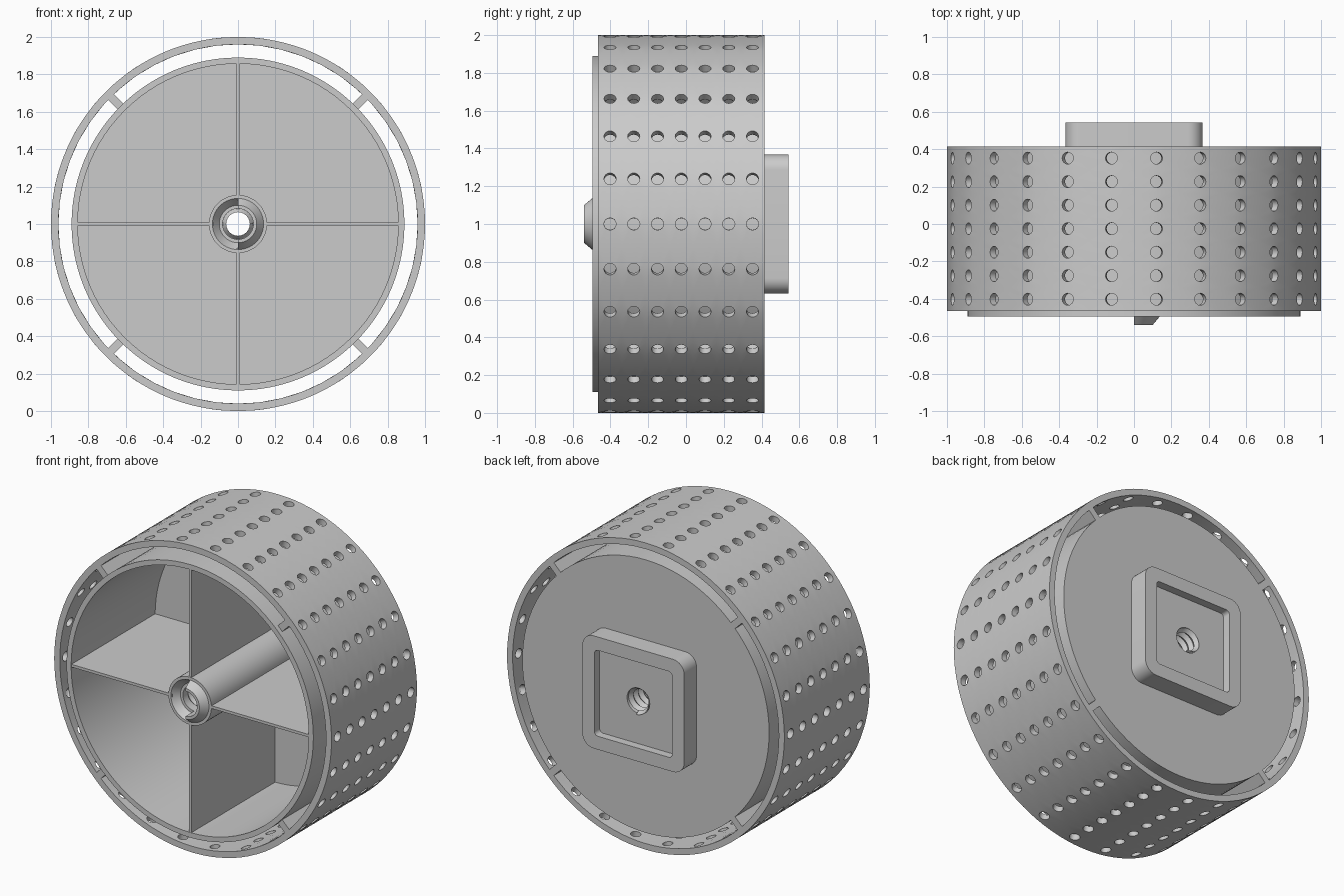
import bpy, bmesh, math
from math import sin, cos, pi, tau

if "Cube" in bpy.data.objects:
    bpy.data.objects.remove(bpy.data.objects["Cube"])

grey = bpy.data.materials.new("plain_grey")
grey.use_nodes = True
grey.diffuse_color = (0.6, 0.6, 0.6, 1)
grey.node_tree.nodes["Principled BSDF"].inputs["Base Color"].default_value = (0.6, 0.6, 0.6, 1)

FRONT, BACK = -0.465, 0.415      # outer ring ends
DRUM_FRONT, FLOOR = -0.495, 0.37
BORE = 0.082


def polar(r, a, y):
    return (r * cos(a), y, 1 + r * sin(a))


def finish(name, bm):
    bmesh.ops.remove_doubles(bm, verts=bm.verts, dist=0.0001)
    bmesh.ops.recalc_face_normals(bm, faces=bm.faces)
    mesh = bpy.data.meshes.new(name)
    bm.to_mesh(mesh)
    bm.free()
    ob = bpy.data.objects.new(name, mesh)
    bpy.context.collection.objects.link(ob)
    mesh.materials.append(grey)
    bpy.ops.object.select_all(action='DESELECT')
    ob.select_set(True)
    bpy.context.view_layer.objects.active = ob
    bpy.ops.object.shade_smooth_by_angle(angle=math.radians(30))
    return ob


def bridge(bm, a, b, closed=True):
    n = len(a)
    for i in range(n if closed else n - 1):
        j = (i + 1) % n
        bm.faces.new((a[i], a[j], b[j], b[i]))


def lathe(name, profile, start=0.0, sweep=tau, steps=96):
    """Spin a closed (radius, y) profile about the axle."""
    bm = bmesh.new()
    full = sweep == tau
    count = steps if full else steps + 1
    rings = [[bm.verts.new(polar(r, start + sweep * i / steps, y)) for r, y in profile]
             for i in range(count)]
    for i in range(steps):
        bridge(bm, rings[i], rings[(i + 1) % count])
    if not full:
        bm.faces.new(rings[0])
        bm.faces.new(rings[-1])
    return finish(name, bm)


def box(name, r0, r1, half, y0, y1, angle):
    """Plate running outwards from the axle at the given angle."""
    bm = bmesh.new()
    loops = []
    for r in (r0, r1):
        loops.append([bm.verts.new((r * cos(angle) - t * sin(angle), y,
                                    1 + r * sin(angle) + t * cos(angle)))
                      for t, y in ((-half, y0), (half, y0), (half, y1), (-half, y1))])
    bridge(bm, *loops)
    for loop in loops:
        bm.faces.new(loop)
    return finish(name, bm)


# Perforated outer ring: one square cell per hole, repeated around and along
COLUMNS, ROWS, SIDES, HOLE = 26, 7, 16, 0.032
da, dy = tau / COLUMNS, (BACK - FRONT) / ROWS
bm = bmesh.new()
for c in range(COLUMNS):
    for row in range(ROWS):
        a0, y0 = c * da, FRONT + (row + 0.5) * dy
        holes = []
        for radius in (1.0, 0.96):
            edge, hole = [], []
            for k in range(SIDES):
                t = tau * k / SIDES
                u, v = cos(t), sin(t)
                m = max(abs(u), abs(v))
                edge.append(bm.verts.new(polar(radius, a0 + u / m * da / 2, y0 + v / m * dy / 2)))
                hole.append(bm.verts.new(polar(radius, a0 + HOLE * u, y0 + HOLE * v)))
            bridge(bm, edge, hole)
            holes.append((edge, hole))
        bridge(bm, holes[0][1], holes[1][1])
        # close the ring ends
        for end, first in ((0, 10), (ROWS - 1, 2)):
            if row == end:
                span = slice(first, first + 5)
                bridge(bm, holes[0][0][span], holes[1][0][span], closed=False)
finish("perforated_ring", bm)

# Inner drum, open at the front
lathe("inner_drum", [(0.89, DRUM_FRONT), (0.89, BACK), (0.1, BACK),
                     (0.1, FLOOR), (0.857, FLOOR), (0.857, DRUM_FRONT)])

# Struts joining drum and ring
for i in range(4):
    box(f"strut_{i + 1}", 0.885, 0.965, 0.022, FRONT, BACK, pi / 4 + i * pi / 2)

# Cross ribs inside the drum
for i in range(4):
    box(f"rib_{i + 1}", 0.13, 0.87, 0.009, DRUM_FRONT + 0.003, FLOOR + 0.01, i * pi / 2)

# Hub tube: raised cone on the left half, matching recess on the right half
tube = [(BORE, BACK), (0.155, BACK), (0.155, DRUM_FRONT), (0.137, DRUM_FRONT)]
lathe("hub_raised_half", tube + [(0.1, -0.54), (BORE, -0.54)], -pi / 2, pi, 32)
lathe("hub_recessed_half", tube + [(0.1, -0.45), (BORE, -0.45)], pi / 2, pi, 32)

# Helical thread lining the bore
bm = bmesh.new()
TURN, PITCH, START = 24, 0.05, -0.45
length = int((0.49 - START) / PITCH * TURN) - TURN
ridge, groove = [], []
for i in range(length + TURN):
    a, y = tau * i / TURN, START + PITCH * i / TURN
    ridge.append(bm.verts.new(polar(0.063, a, y)))
    groove.append(bm.verts.new(polar(BORE, a, y + PITCH / 2)))
bridge(bm, ridge, groove, closed=False)
bridge(bm, groove[:length], ridge[TURN:], closed=False)
finish("bore_thread", bm)

# Square mounting boss with a shallow socket on the back


def rounded_square(bm, half, corner, y, steps=9):
    verts = []
    for q in range(4):
        mid = pi / 4 + q * pi / 2
        reach = (half - corner) * math.sqrt(2)
        for k in range(steps):
            a = q * pi / 2 + pi / 2 * k / (steps - 1)
            verts.append(bm.verts.new((reach * cos(mid) + corner * cos(a), y,
                                       1 + reach * sin(mid) + corner * sin(a))))
    return verts


bm = bmesh.new()
sections = [(0.367, 0.08, BACK), (0.367, 0.08, 0.543), (0.28, 0.025, 0.543),
            (0.28, 0.025, 0.49), (BORE, BORE * 0.99, 0.49), (BORE, BORE * 0.99, BACK)]
loops = [rounded_square(bm, *s) for s in sections]
for a, b in zip(loops, loops[1:]):
    bridge(bm, a, b)
finish("mounting_boss", bm)
